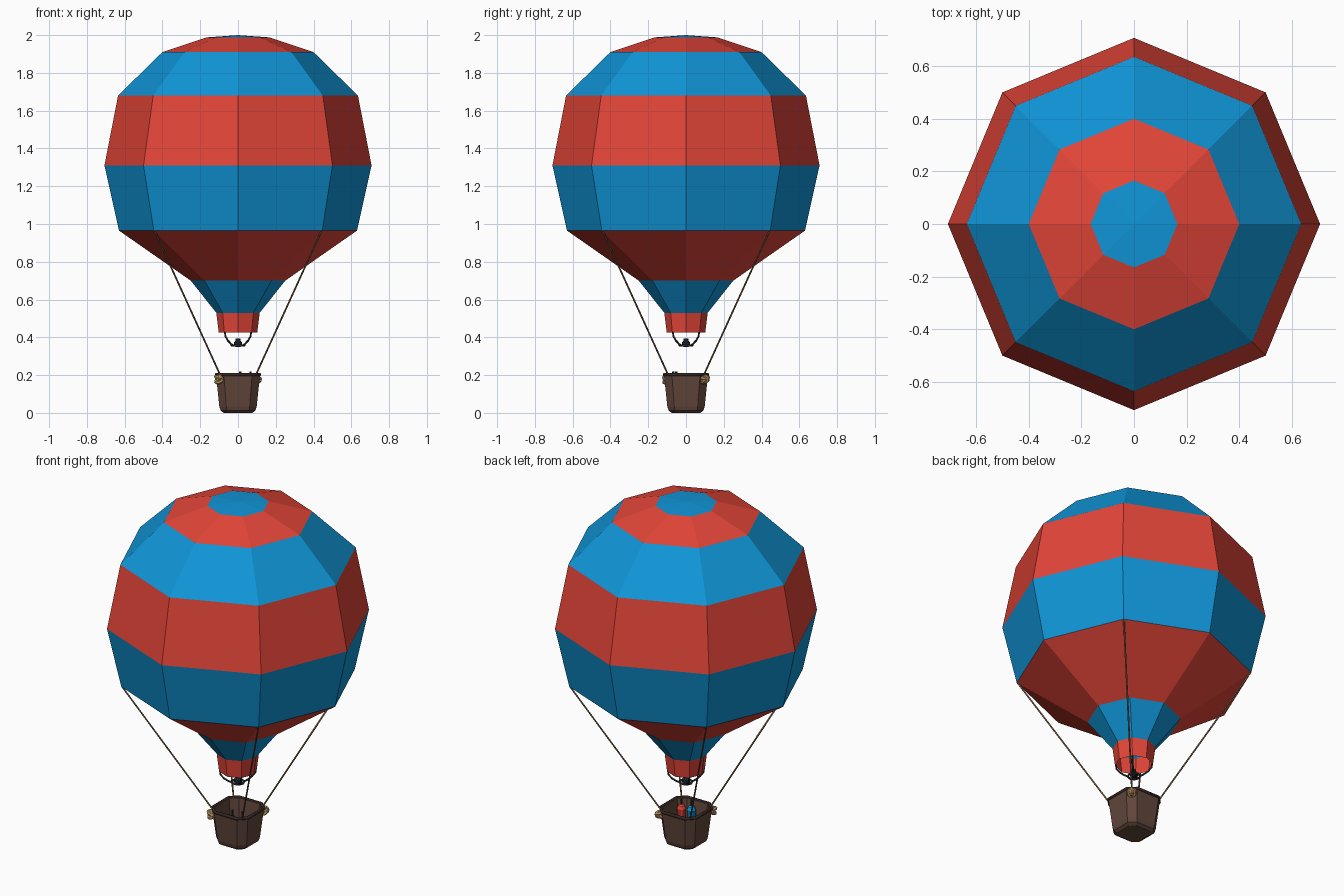
import bpy, bmesh
from math import pi, cos, sin
from mathutils import Vector

if "Cube" in bpy.data.objects:
    bpy.data.objects.remove(bpy.data.objects["Cube"])


def material(name, rgb):
    m = bpy.data.materials.new(name)
    m.diffuse_color = (*rgb, 1)
    m.use_nodes = True
    m.node_tree.nodes["Principled BSDF"].inputs["Base Color"].default_value = m.diffuse_color
    return m


RED = material("red", (0.77, 0.06, 0.04))
BLUE = material("blue", (0.005, 0.30, 0.68))
WICKER = material("brown", (0.12, 0.062, 0.045))
DARK = material("dark_brown", (0.035, 0.02, 0.016))
ROPE = material("rope", (0.20, 0.12, 0.06))
KNOT = material("knot_tan", (0.48, 0.29, 0.12))
METAL = material("burner_metal", (0.02, 0.024, 0.03))


def loft(name, rings, mats, band_mat=lambda i: 0, cap_start=False, cap_end=False):
    """Skin a stack of equal-length point rings; a one-point ring is an apex."""
    bm = bmesh.new()
    vs = [[bm.verts.new(p) for p in r] for r in rings]
    for i, (a, b) in enumerate(zip(vs, vs[1:])):
        n = max(len(a), len(b))
        for k in range(n):
            j = (k + 1) % n
            quad = [a[k % len(a)], a[j % len(a)], b[j % len(b)], b[k % len(b)]]
            f = bm.faces.new(list(dict.fromkeys(quad)))
            f.material_index = band_mat(i)
    if cap_start:
        bm.faces.new(vs[0][::-1])
    if cap_end:
        bm.faces.new(vs[-1])
    bmesh.ops.recalc_face_normals(bm, faces=bm.faces)
    me = bpy.data.meshes.new(name)
    bm.to_mesh(me)
    bm.free()
    for m in mats:
        me.materials.append(m)
    ob = bpy.data.objects.new(name, me)
    bpy.context.collection.objects.link(ob)
    return ob


def ring(r, z, n=8, cx=0, cy=0):
    return [(cx + r * cos(2 * pi * k / n), cy + r * sin(2 * pi * k / n), z) for k in range(n)]


def chamfered_square(h, c, z):
    k = h - c
    return [(h, -k, z), (h, k, z), (k, h, z), (-k, h, z),
            (-h, k, z), (-h, -k, z), (-k, -h, z), (k, -h, z)]


def tube(name, pts, radius, mat, cyclic=False, res=1):
    cu = bpy.data.curves.new(name, 'CURVE')
    cu.dimensions = '3D'
    cu.bevel_depth = radius
    cu.bevel_resolution = res
    cu.use_fill_caps = True
    sp = cu.splines.new('POLY')
    sp.points.add(len(pts) - 1)
    for p, co in zip(sp.points, pts):
        p.co = (*co, 1)
    sp.use_cyclic_u = cyclic
    cu.materials.append(mat)
    ob = bpy.data.objects.new(name, cu)
    bpy.context.collection.objects.link(ob)
    return ob


# Envelope: eight-sided, alternating bands, open mouth
profile = [(0.165, 1.988), (0.40, 1.91), (0.635, 1.68), (0.707, 1.31),
           (0.63, 0.965), (0.25, 0.70), (0.115, 0.53), (0.102, 0.425)]
loft("envelope", [[(0, 0, 2.0)]] + [ring(r, z) for r, z in profile],
     [BLUE, RED], lambda i: i % 2)

# Basket: chamfered square with hollow inside
basket = [(0.075, 0.026, 0.0), (0.092, 0.034, 0.012), (0.099, 0.037, 0.035),
          (0.117, 0.042, 0.205), (0.104, 0.037, 0.205), (0.086, 0.03, 0.025)]
loft("basket", [chamfered_square(*b) for b in basket], [WICKER],
     cap_start=True, cap_end=True)
tube("basket_rim", chamfered_square(0.115, 0.042, 0.203), 0.009, DARK, cyclic=True)

# Ropes from envelope corners to basket corners
for sx in (-1, 1):
    for sy in (-1, 1):
        tube("rope", [(0.443 * sx, 0.443 * sy, 0.966), (0.094 * sx, 0.094 * sy, 0.20)],
             0.0045, ROPE)

# Knots on two opposite corners
for s in (-1, 1):
    for dz, rot in ((0.008, (0, 0.3, 0)), (-0.008, (0.5, -0.4, 0)), (0, (pi / 2, 0, s * pi / 4))):
        bpy.ops.mesh.primitive_torus_add(
            major_segments=10, minor_segments=6, major_radius=0.017, minor_radius=0.010,
            location=(0.101 * s, 0.101 * s, 0.178 + dz), rotation=rot)
        ob = bpy.context.object
        ob.name = "knot"
        ob.data.materials.append(KNOT)

# Burner: curved arms from the mouth, lower ring and nozzle
for k in range(4):
    a = pi / 4 + k * pi / 2
    arm = [(0.098, 0.43), (0.094, 0.405), (0.075, 0.382), (0.052, 0.365), (0.034, 0.356)]
    tube("burner_arm", [(r * cos(a), r * sin(a), z) for r, z in arm], 0.005, METAL)
tube("burner_ring", ring(0.034, 0.356), 0.006, METAL, cyclic=True)
nozzle = [(0.012, 0.35), (0.022, 0.358), (0.022, 0.372), (0.012, 0.385), (0.012, 0.395)]
loft("burner_nozzle", [ring(r, z) for r, z in nozzle], [METAL], cap_start=True, cap_end=True)
tube("burner_crossbar", [(-0.034, 0, 0.356), (0.034, 0, 0.356)], 0.005, METAL)
tube("burner_crossbar", [(0, -0.034, 0.356), (0, 0.034, 0.356)], 0.005, METAL)

# Gas tanks in the front right of the basket
for name, mat, x, y in (("red_tank", RED, 0.066, -0.052), ("blue_tank", BLUE, 0.012, -0.068)):
    tank = [(0.018, 0.027), (0.024, 0.035), (0.024, 0.165), (0.017, 0.182), (0.007, 0.188)]
    loft(name, [ring(r, z, 10, x, y) for r, z in tank], [mat], cap_start=True, cap_end=True)
    loft(name + "_valve", [ring(0.006, z, 8, x, y) for z in (0.185, 0.22)], [METAL],
         cap_start=True, cap_end=True)
